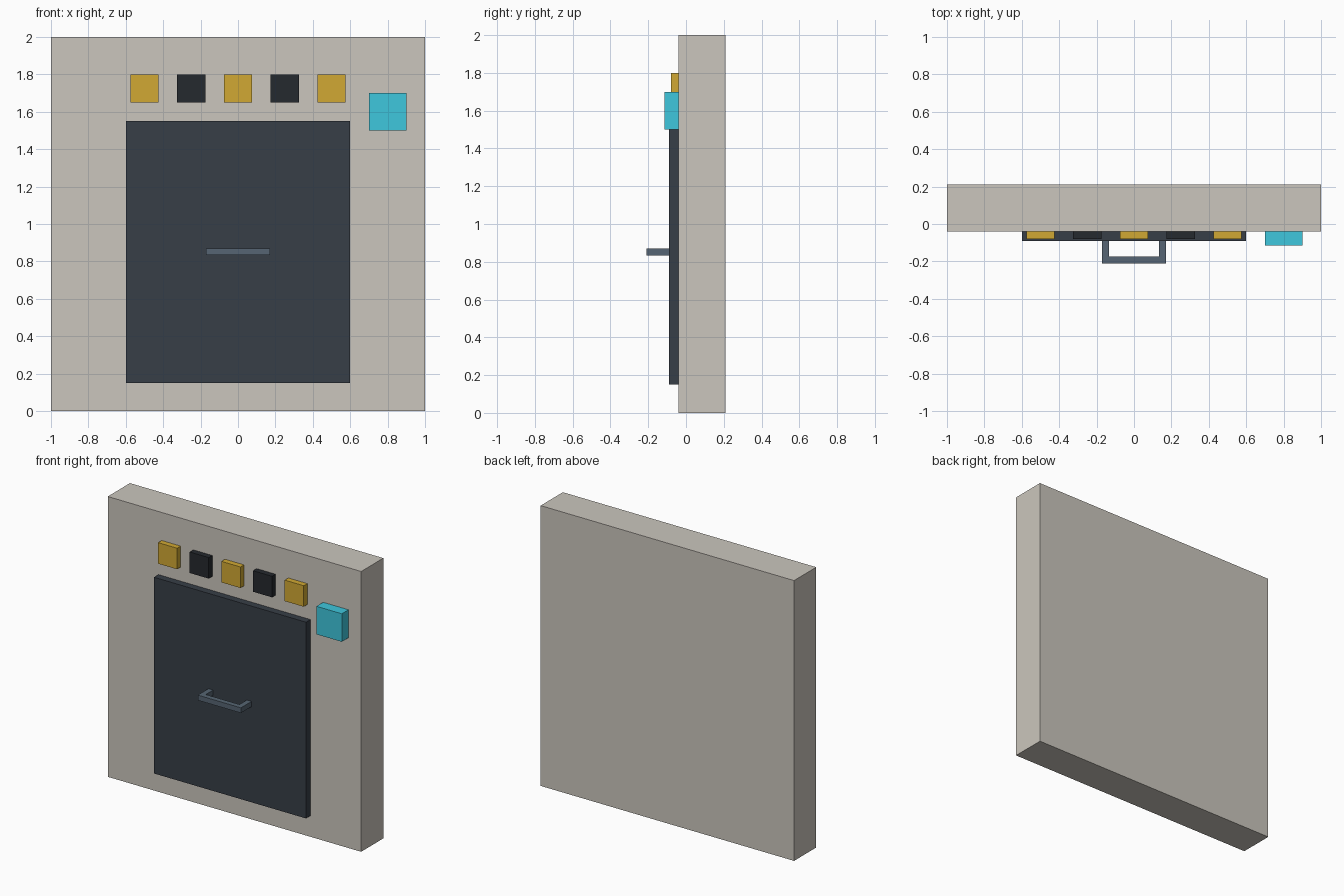
import bpy, bmesh

if "Cube" in bpy.data.objects:
    bpy.data.objects.remove(bpy.data.objects["Cube"])


def material(name, hex_code):
    # sRGB hex to linear colour
    srgb = [int(hex_code[i:i + 2], 16) / 255 for i in (0, 2, 4)]
    lin = [c / 12.92 if c <= 0.04045 else ((c + 0.055) / 1.055) ** 2.4 for c in srgb]
    mat = bpy.data.materials.new(name)
    mat.diffuse_color = (*lin, 1)
    mat.use_nodes = True
    mat.node_tree.nodes["Principled BSDF"].inputs["Base Color"].default_value = mat.diffuse_color
    return mat


stone = material("stone", "CBC6BD")
dark = material("dark_steel", "373E47")
black = material("black", "25292E")
gold = material("gold", "D1A933")
cyan = material("cyan", "3EC7DD")
steel = material("handle_steel", "566573")


def extrude_profile(name, outline, z0, z1, mat):
    """Extrude an (x, y) outline from z0 up to z1."""
    bm = bmesh.new()
    face = bm.faces.new([bm.verts.new((x, y, z0)) for x, y in outline])
    top = bmesh.ops.extrude_face_region(bm, geom=[face])
    verts = [g for g in top["geom"] if isinstance(g, bmesh.types.BMVert)]
    bmesh.ops.translate(bm, verts=verts, vec=(0, 0, z1 - z0))
    bmesh.ops.recalc_face_normals(bm, faces=bm.faces)
    mesh = bpy.data.meshes.new(name)
    bm.to_mesh(mesh)
    bm.free()
    mesh.materials.append(mat)
    obj = bpy.data.objects.new(name, mesh)
    bpy.context.collection.objects.link(obj)
    return obj


def box(name, x0, x1, y0, y1, z0, z1, mat):
    return extrude_profile(name, [(x0, y0), (x1, y0), (x1, y1), (x0, y1)], z0, z1, mat)


WALL = -0.04   # front plane of the wall
DOOR = -0.09   # front plane of the door

# Wall slab and door panel
box("wall", -1, 1, WALL, 0.21, 0, 2, stone)
box("door", -0.6, 0.6, DOOR, WALL, 0.15, 1.55, dark)

# Row of alternating warning blocks above the door
for i in range(5):
    x = -0.5 + 0.25 * i
    box(f"warning_block_{i + 1}", x - 0.075, x + 0.075, -0.08, WALL, 1.65, 1.8,
        black if i % 2 else gold)

# Control panel beside the door
box("control_panel", 0.7, 0.9, -0.115, WALL, 1.5, 1.7, cyan)

# U-shaped pull handle: right half of the outline, mirrored to the left
half = [(0.133, DOOR), (0.17, DOOR), (0.17, -0.21)]
inner = (0.133, -0.173)
outline = [inner] + half + [(-x, y) for x, y in reversed(half)] + [(-inner[0], inner[1])]
extrude_profile("door_handle", outline, 0.833, 0.87, steel)
